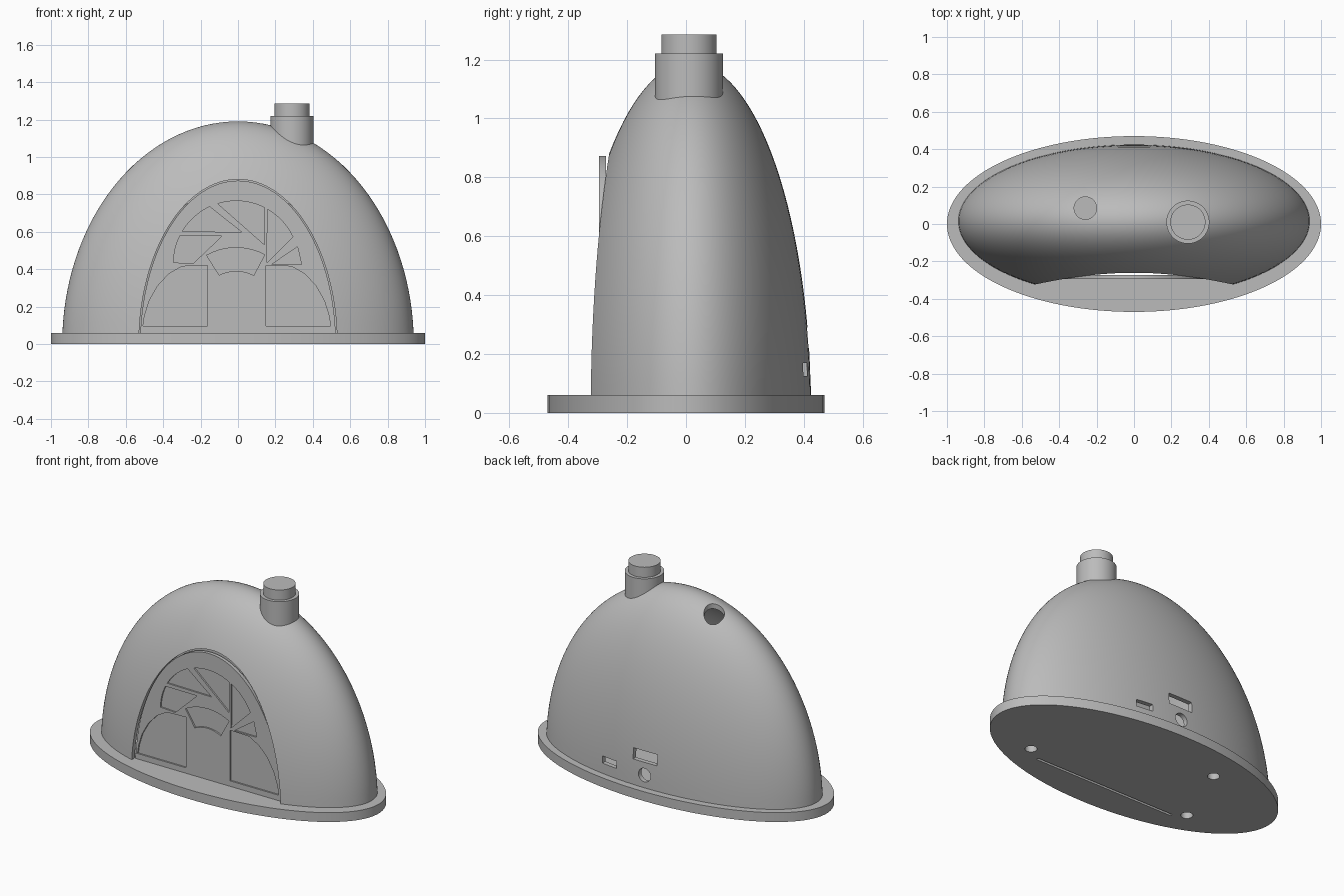
import bpy, bmesh, math
from mathutils import Matrix

if "Cube" in bpy.data.objects:
    bpy.data.objects.remove(bpy.data.objects["Cube"], do_unlink=True)

grey = bpy.data.materials.new("neutral_grey")
grey.diffuse_color = (0.5, 0.5, 0.5, 1)
grey.use_nodes = True
grey.node_tree.nodes["Principled BSDF"].inputs["Base Color"].default_value = (0.5, 0.5, 0.5, 1)


def finish(name, bm):
    bmesh.ops.recalc_face_normals(bm, faces=bm.faces)
    mesh = bpy.data.meshes.new(name)
    bm.to_mesh(mesh)
    bm.free()
    mesh.materials.append(grey)
    obj = bpy.data.objects.new(name, mesh)
    bpy.context.collection.objects.link(obj)
    return obj


def prism(name, outline, y0, y1):
    """Extrude an (x, z) outline from y0 to y1."""
    bm = bmesh.new()
    face = bm.faces.new([bm.verts.new((x, y0, z)) for x, z in outline])
    new = bmesh.ops.extrude_face_region(bm, geom=[face])["geom"]
    moved = [v for v in new if isinstance(v, bmesh.types.BMVert)]
    bmesh.ops.translate(bm, verts=moved, vec=(0, y1 - y0, 0))
    return finish(name, bm)


def box(name, x, z, w, h, y0, y1):
    return prism(name, [(x - w / 2, z - h / 2), (x + w / 2, z - h / 2),
                        (x + w / 2, z + h / 2), (x - w / 2, z + h / 2)], y0, y1)


def cylinder(name, x, y, z0, z1, rx, ry=None, sides=64):
    bm = bmesh.new()
    bmesh.ops.create_cone(bm, cap_ends=True, segments=sides, radius1=1, radius2=1, depth=1)
    bmesh.ops.transform(bm, verts=bm.verts, matrix=Matrix.Translation((x, y, (z0 + z1) / 2))
                        @ Matrix.Diagonal((rx, ry or rx, z1 - z0, 1)))
    return finish(name, bm)


def dome(name, a, b, h, floor):
    """Upper part of an ellipsoid, closed at the floor height."""
    bm = bmesh.new()
    bmesh.ops.create_uvsphere(bm, u_segments=128, v_segments=64, radius=1)
    bmesh.ops.transform(bm, verts=bm.verts, matrix=Matrix.Translation((0, 0.015, 0))
                        @ Matrix.Diagonal((a, b, h, 1)))
    cut = bmesh.ops.bisect_plane(bm, geom=bm.verts[:] + bm.edges[:] + bm.faces[:],
                                 plane_co=(0, 0, floor), plane_no=(0, 0, 1), clear_inner=True)
    rim = [e for e in cut["geom_cut"] if isinstance(e, bmesh.types.BMEdge)]
    bmesh.ops.holes_fill(bm, edges=rim, sides=0)
    return finish(name, bm)


def carve(target, cutter):
    """Subtract the cutter, bake the result and remove the cutter."""
    cutter.hide_render = True
    mod = target.modifiers.new("cut", "BOOLEAN")
    mod.operation, mod.solver, mod.object = "DIFFERENCE", "EXACT", cutter
    deps = bpy.context.evaluated_depsgraph_get()
    mesh = bpy.data.meshes.new_from_object(target.evaluated_get(deps))
    target.modifiers.clear()
    target.data = mesh
    bpy.data.objects.remove(cutter, do_unlink=True)


def arch(a, h, floor):
    start = math.asin(floor / h)
    steps = 64
    angles = [start + (math.pi - 2 * start) * i / steps for i in range(steps + 1)]
    return [(a * math.cos(t), h * math.sin(t)) for t in angles]


def arc(cx, cz, r, a0, a1, steps=10):
    angles = [math.radians(a0 + (a1 - a0) * i / steps) for i in range(steps + 1)]
    return [(cx + r * math.cos(t), cz + r * math.sin(t)) for t in angles]


# Oval base with the panel slot and screw holes
base = cylinder("base", 0, 0, 0, 0.06, 1, 0.47, 128)
carve(base, box("slot_cutter", 0, 0.03, 1.0, 0.2, -0.272, -0.256))
for x, y in [(0.6, -0.2), (-0.57, -0.21), (-0.4, 0.23)]:
    carve(base, cylinder("screw_cutter", x, y, -0.1, 0.2, 0.035, sides=32))

# Hollow domed body with the arched front opening
body = dome("body", 0.94, 0.41, 1.19, 0.06)
carve(body, dome("cavity_cutter", 0.91, 0.38, 1.16, 0.03))
carve(body, prism("arch_cutter", arch(0.53, 0.88, 0.02), -0.8, -0.252))

# Ports in the back and round hole in the top
carve(body, box("wide_port_cutter", 0, 0.255, 0.17, 0.07, 0.2, 0.6))
carve(body, box("small_port_cutter", 0.26, 0.147, 0.11, 0.045, 0.2, 0.6))
carve(body, prism("jack_cutter", arc(0, 0.14, 0.043, 0, 348.75, 31), 0.2, 0.6))
carve(body, cylinder("top_hole_cutter", -0.26, 0.085, 0.9, 1.4, 0.06))

# Arched front panel with shallow window recesses
panel = prism("front_panel", arch(0.523, 0.873, 0.06), -0.295, -0.272)
door = [(-0.163, 0.095), (-0.163, 0.42), (-0.3, 0.415), (-0.37, 0.375),
        (-0.43, 0.31), (-0.475, 0.23), (-0.5, 0.15), (-0.508, 0.095)]
ring = (-0.01, 0.43, 0.335)
windows = [
    door,
    [(-0.013 - x, z) for x, z in door],
    arc(-0.01, 0.19, 0.325, 119, 62) + arc(-0.01, 0.19, 0.2, 62, 117),
    [(-0.24, 0.43), (-0.085, 0.578)] + arc(*ring, 153.5, 179),
    [(0.02, 0.598)] + arc(*ring, 149, 115),
    [(0.142, 0.53)] + arc(*ring, 63, 107),
    [(0.155, 0.435)] + arc(*ring, 60, 25),
    [(0.18, 0.425), (0.34, 0.425), (0.318, 0.52)],
]
for outline in windows:
    carve(panel, prism("window_cutter", outline, -0.4, -0.285))

# Two-step chimney
cylinder("chimney_sleeve", 0.288, 0.01, 1.03, 1.22, 0.115)
cylinder("chimney_plug", 0.288, 0.01, 1.2, 1.285, 0.094)

# Smooth curved surfaces and keep crisp edges
parts = ["base", "body", "front_panel", "chimney_sleeve", "chimney_plug"]
for obj in bpy.context.view_layer.objects:
    obj.select_set(obj.name in parts)
bpy.context.view_layer.objects.active = body
bpy.ops.object.shade_smooth_by_angle(angle=math.radians(30))
